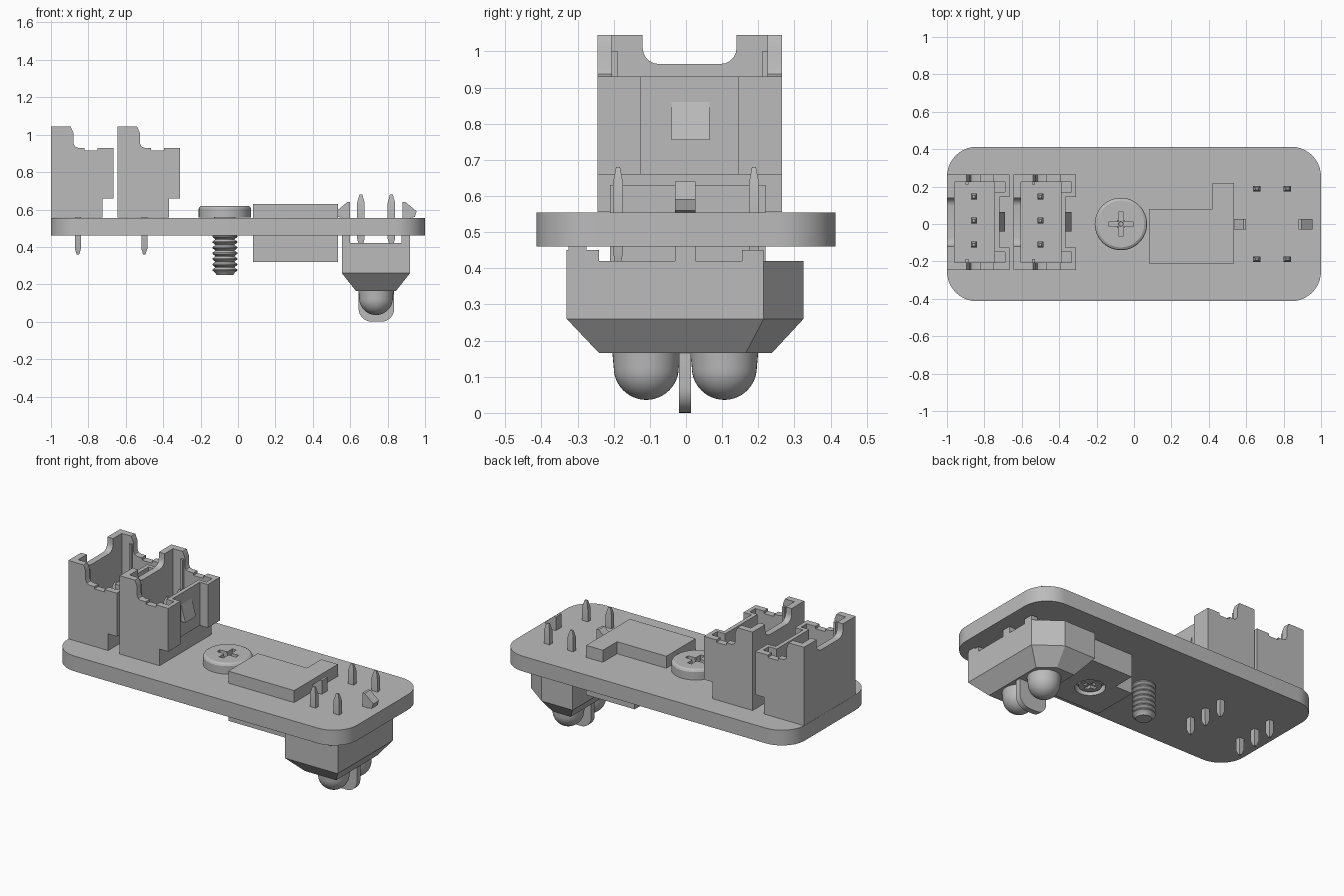
import bpy, bmesh, math
from mathutils import Vector

if "Cube" in bpy.data.objects:
    bpy.data.objects.remove(bpy.data.objects["Cube"])

grey = bpy.data.materials.new("plain grey")
grey.diffuse_color = (0.5, 0.5, 0.5, 1)
grey.use_nodes = True
grey.node_tree.nodes["Principled BSDF"].inputs["Base Color"].default_value = grey.diffuse_color


def loft(name, rings):
    """Closed solid through rings of equal point count."""
    bm = bmesh.new()
    vs = [[bm.verts.new(p) for p in r] for r in rings]
    n = len(vs[0])
    for a, b in zip(vs, vs[1:]):
        for i in range(n):
            j = (i + 1) % n
            bm.faces.new((a[i], a[j], b[j], b[i]))
    bm.faces.new(vs[0])
    bm.faces.new(vs[-1])
    bmesh.ops.recalc_face_normals(bm, faces=bm.faces)
    me = bpy.data.meshes.new(name)
    bm.to_mesh(me)
    bm.free()
    me.materials.append(grey)
    ob = bpy.data.objects.new(name, me)
    bpy.context.collection.objects.link(ob)
    return ob


def prism(name, pts, lo, hi, axis='z'):
    """Extrude a 2D outline along an axis."""
    place = {'z': lambda p, t: (p[0], p[1], t),
             'y': lambda p, t: (p[0], t, p[1]),
             'x': lambda p, t: (t, p[0], p[1])}[axis]
    return loft(name, [[place(p, t) for p in pts] for t in (lo, hi)])


def box(name, x0, x1, y0, y1, z0, z1):
    return prism(name, [(x0, y0), (x1, y0), (x1, y1), (x0, y1)], z0, z1)


def lathe(name, profile, x, y, n=40):
    """Revolve (radius, height) points about a vertical axis."""
    return loft(name, [[(x + r * math.cos(i * math.tau / n), y + r * math.sin(i * math.tau / n), z)
                        for i in range(n)] for r, z in profile])


def rounded(x0, x1, y0, y1, r, seg=10):
    """Rounded rectangle outline."""
    pts = []
    for k, (cx, cy) in enumerate([(x1 - r, y1 - r), (x0 + r, y1 - r), (x0 + r, y0 + r), (x1 - r, y0 + r)]):
        for i in range(seg + 1):
            a = (k + i / seg) * math.pi / 2
            pts.append((cx + r * math.cos(a), cy + r * math.sin(a)))
    return pts


def cut(ob, *cutters):
    """Subtract the cutters and remove them."""
    for c in cutters:
        c.hide_render = True
        m = ob.modifiers.new("cut", 'BOOLEAN')
        m.operation, m.solver, m.object = 'DIFFERENCE', 'EXACT', c
    dg = bpy.context.evaluated_depsgraph_get()
    me = bpy.data.meshes.new_from_object(ob.evaluated_get(dg))
    ob.modifiers.clear()
    ob.data = me
    for c in cutters:
        bpy.data.objects.remove(c)


def pin(name, x, y, w, d, z0, z1, tip=0.05):
    """Rectangular pin with tapered ends."""
    def ring(s, z):
        return [(x + s * w * a, y + s * d * b, z) for a, b in ((-1, -1), (1, -1), (1, 1), (-1, 1))]
    return loft(name, [ring(.4, z0), ring(1, z0 + tip), ring(1, z1 - tip), ring(.4, z1)])


# Circuit board
prism("circuit_board", rounded(-1, 1, -.413, .413, .16), .46, .555)

# Connector housings with pins
side = [(-1, .556), (-1, 1.045), (-.895, 1.045), (-.88, 1.01), (-.88, .955), (-.872, .937), (-.855, .93),
        (-.665, .93), (-.665, .66), (-.725, .66), (-.725, .556)]
housing = prism("connector_housing", side, -.245, .265, 'y')
cut(housing,
    box("cavity", -.96, -.745, -.205, .225, .66, 1.2),
    box("pocket_a", -.76, -.69, -.205, -.15, .7, 1.2),
    box("pocket_b", -.76, -.69, .17, .225, .7, 1.2),
    box("front_channel", -.72, -.6, -.125, .145, .5, 1.2),
    prism("back_notch", rounded(-.12, .14, .965, 1.3, .045, 5), -1.1, -.8, 'x'),
    box("side_nick_a", -.82, -.75, -.3, -.2, .915, 1.2),
    box("side_nick_b", -.82, -.75, .22, .3, .915, 1.2))
latch = prism("connector_latch", [(-.73, .86), (-.72, .86), (-.69, .755), (-.73, .755)], -.04, .065, 'y')
ribs = [box("connector_rib", -.9, -.885, y - .012, y + .012, .66, 1.0) for y in (-.2, .222)]
pins = [pin("connector_pin", -.856, y, .016, .016, .36, .85, .03) for y in (-.11, .018, .146)]
for ob in [housing, latch] + ribs + pins:
    twin = ob.copy()
    twin.data = ob.data.copy()
    twin.location.x = .355
    bpy.context.collection.objects.link(twin)

# Screw with cross recess and threaded shaft
head = lathe("screw_head", [(.14, .556), (.14, .605), (.135, .614), (.125, .62)], -.07, 0, 48)
cut(head, box("slot_a", -.135, -.005, -.014, .014, .58, .7),
    box("slot_b", -.084, -.056, -.065, .065, .58, .7),
    lathe("slot_core", [(.012, .575), (.035, .65)], -.07, 0, 8))
thread = [(.045, .25)]
for i in range(10):
    z = .262 + i * .03
    thread += [(.052, z), (.066, z + .011), (.066, z + .017), (.052, z + .028)]
lathe("screw_shaft", thread, -.07, 0, 24)

# Stepped blocks above and below the board
prism("upper_block", [(.08, -.21), (.535, -.21), (.535, .22), (.42, .22), (.42, .08), (.08, .08)], .55, .63)
lower = prism("lower_block", [(.08, -.21), (.535, -.21), (.535, .22), (.2, .22), (.2, .08), (.08, .08)], .32, .465)
cut(lower, lathe("dial_hole", [(.085, .3), (.085, .36)], .3, -.02, 32))
dial = lathe("trim_dial", [(.065, .33), (.07, .362)], .3, -.02, 32)
cut(dial, box("dial_slot_a", .26, .34, -.032, -.008, .3, .348),
    box("dial_slot_b", .288, .312, -.06, .02, .3, .348))

# Optical sensor body with one cut corner and a tapered bottom
wide = [(.555, -.33), (.92, -.33), (.92, .215), (.77, .325), (.555, .325)]
narrow = [(.63, -.24), (.845, -.24), (.845, .165), (.755, .237), (.63, .237)]
loft("sensor_body", [[(x, y, z) for x, y in o] for o, z in ((narrow, .165), (wide, .26), (wide, .42))])
for x0, x1 in ((.555, .6), (.875, .92)):
    for y0, y1, z1 in ((-.33, -.24, .45), (-.325, -.275, .462), (.155, .215, .45)):
        box("sensor_standoff", x0, x1, y0, y1, .41, z1)

# Twin lenses, each a dome on a short collar
for y in (-.11, .106):
    dome = [(.09 * math.sin(a), .126 - .09 * math.cos(a)) for a in [.02 + i * (math.pi / 2 - .02) / 12 for i in range(13)]]
    lathe("sensor_lens", dome + [(.094, .17)], .738, y, 40)

# Divider blade between the lenses
prism("divider_blade", rounded(.645, .835, 0, .25, .07, 8), -.02, .014, 'y')

# Snap hooks through the board
hook = [(-.14, .41), (-.18, .41), (-.18, .555), (-.205, .56), (-.215, .59), (-.155, .64), (-.14, .64)]
for s in (-1, 1):
    prism("snap_hook", [(.74 - s * x, z) for x, z in hook], -.03, .026, 'y')

# Sensor leads
for x in (.657, .82):
    for y in (-.188, .188):
        pin("sensor_lead", x, y, .02, .014, .4, .68, .045)

# Smooth round surfaces, keep hard edges
bpy.ops.object.select_all(action='SELECT')
bpy.context.view_layer.objects.active = head
bpy.ops.object.shade_smooth_by_angle(angle=math.radians(25))
